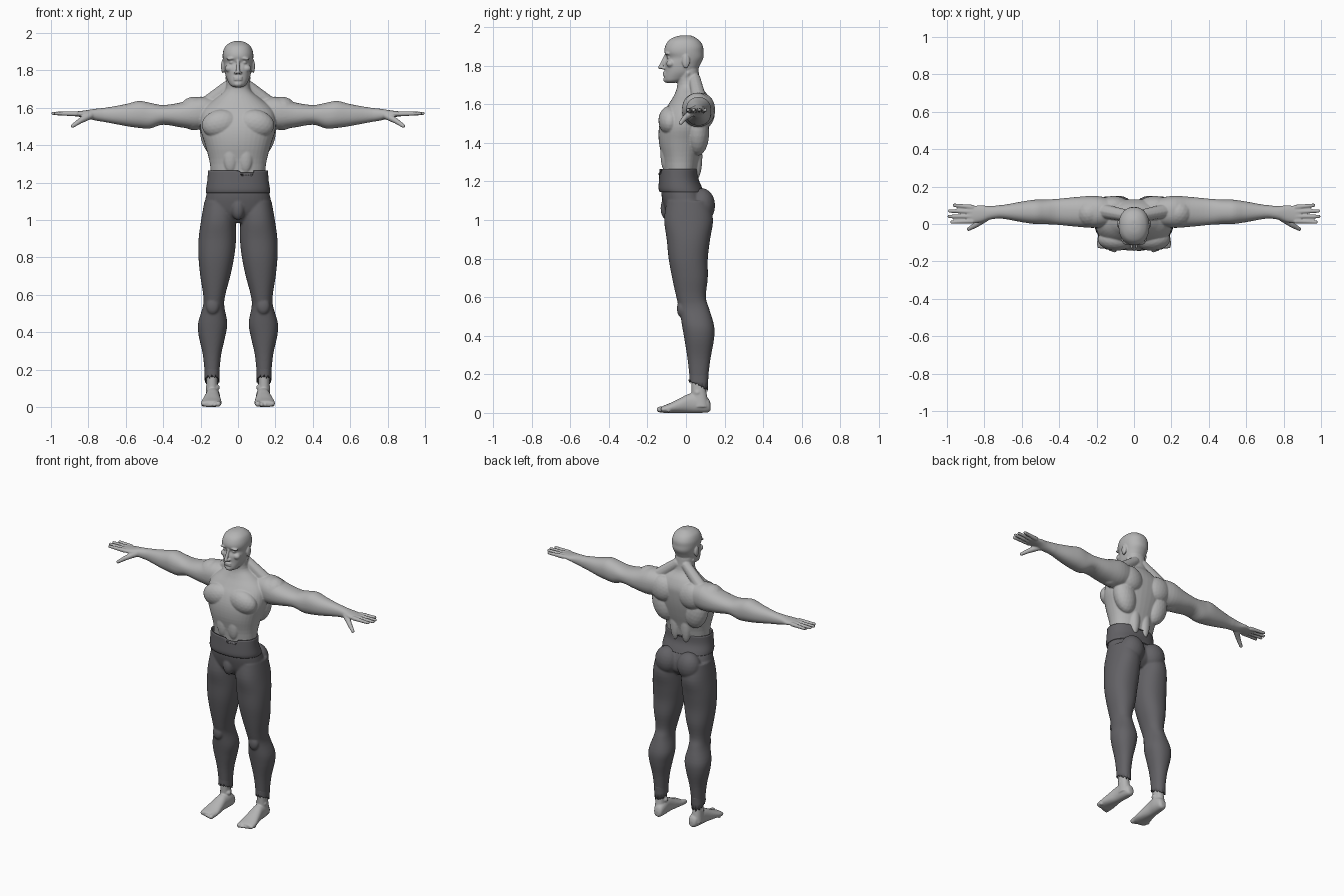
import bpy, bmesh, math
from mathutils import Vector, Matrix

cube = bpy.data.objects.get("Cube")
if cube:
    bpy.data.objects.remove(cube, do_unlink=True)


def material(name, colour):
    mat = bpy.data.materials.new(name)
    mat.use_nodes = True
    mat.diffuse_color = (*colour, 1)
    mat.node_tree.nodes["Principled BSDF"].inputs["Base Color"].default_value = (*colour, 1)
    return mat


def smooth_rows(rows, steps=4):
    """Spline through section rows so the loft has no visible bands."""
    rows = [Vector(row) for row in rows]
    padded = [rows[0]] + rows + [rows[-1]]
    result = []
    for before, start, end, after in zip(padded, padded[1:], padded[2:], padded[3:]):
        for step in range(steps):
            t = step / steps
            slope_in, slope_out = (end - before) / 2, (after - start) / 2
            ease = t * t * (3 - 2 * t)
            result.append(start.lerp(end, ease) + slope_in * (t * (1 - t) ** 2)
                          - slope_out * (t * t * (1 - t)))
    return result + [rows[-1]]


def loft(bm, axis, rows, middle=lambda position: 0, height=0, sides=40, capped=True):
    """Skin rounded sections. Each row is position along the axis, half width,
    then low and high limit; middle gives the centre of the width."""
    rings = []
    across, through = [k for k in range(3) if k != axis]
    for position, half, low, high in smooth_rows(rows):
        ring = []
        for i in range(sides):
            angle = math.tau * i / sides
            wave_u, wave_v = [math.copysign(abs(wave) ** 0.9, wave)
                              for wave in (math.cos(angle), math.sin(angle))]
            co = Vector((0, 0, 0))
            co[axis] = position
            co[across] = middle(position) + half * wave_u
            co[through] = (low + high) / 2 + wave_v * (high - low) / 2
            co.z += height
            ring.append(bm.verts.new(co))
        rings.append(ring)
    for lower, upper in zip(rings, rings[1:]):
        for i in range(sides):
            j = (i + 1) % sides
            bm.faces.new((lower[i], lower[j], upper[j], upper[i]))
    if capped:
        bm.faces.new(rings[0])
        bm.faces.new(rings[-1])
    return rings


def blob(bm, centre, size, tilt=0):
    """Ellipsoid muscle, tilted about the front axis."""
    rotation = Matrix.Rotation(math.radians(tilt), 4, "Y")
    matrix = Matrix.Translation(centre) @ rotation @ Matrix.Diagonal((*size, 1))
    bmesh.ops.create_icosphere(bm, subdivisions=3, radius=1, matrix=matrix)


def taper(bm, start, end, thick, thin, count=16):
    """Round-ended tapering rod, for digits and cords."""
    start, end = Vector(start), Vector(end)
    for i in range(count):
        t = i / (count - 1)
        place = Matrix.Translation(start.lerp(end, t))
        radius = thick + (thin - thick) * t
        bmesh.ops.create_icosphere(bm, subdivisions=2, radius=radius, matrix=place)


def finish(name, bm, mat, voxel=0, mirror=True, thickness=0):
    """Turn the parts into one object, mirrored and blended where asked."""
    bmesh.ops.recalc_face_normals(bm, faces=bm.faces)
    for face in bm.faces:
        face.smooth = True
    mesh = bpy.data.meshes.new(name)
    bm.to_mesh(mesh)
    bm.free()
    mesh.materials.append(mat)
    obj = bpy.data.objects.new(name, mesh)
    bpy.context.collection.objects.link(obj)
    if mirror:
        obj.modifiers.new("Mirror", "MIRROR").use_mirror_merge = False
    if thickness:
        obj.modifiers.new("Thickness", "SOLIDIFY").thickness = thickness
    if voxel:
        remesh = obj.modifiers.new("Blend", "REMESH")
        remesh.mode = "VOXEL"
        remesh.voxel_size = voxel
        remesh.use_smooth_shade = True
        soften = obj.modifiers.new("Soften", "SMOOTH")
        soften.factor = 0.5
        soften.iterations = 4


X, Y, Z = range(3)
skin = material("pale grey skin", (0.46, 0.46, 0.46))
cloth = material("dark grey cloth", (0.125, 0.122, 0.132))

# Torso and neck
body = bmesh.new()
loft(body, Z, [
    (1.18, .14, -.11, .05), (1.3, .15, -.12, .07), (1.4, .175, -.14, .1),
    (1.48, .2, -.14, .12), (1.55, .2, -.12, .13), (1.6, .18, -.09, .13),
    (1.65, .12, -.06, .11), (1.7, .066, -.045, .075), (1.78, .062, -.05, .065)])

# Chest, belly, shoulder blade, side, lower back and shoulder muscles
blob(body, centre=(.095, -.083, 1.515), size=(.1, .06, .075), tilt=12)
blob(body, centre=(.04, -.105, 1.34), size=(.04, .027, .09))
blob(body, centre=(.11, .095, 1.56), size=(.09, .055, .085), tilt=-20)
blob(body, centre=(.125, .06, 1.45), size=(.075, .06, .12), tilt=14)
blob(body, centre=(.04, .055, 1.33), size=(.035, .03, .12))
blob(body, centre=(.235, .06, 1.57), size=(.085, .08, .09))

# Neck cords
taper(body, start=(.035, .045, 1.73), end=(.17, .07, 1.62), thick=.032, thin=.04)
taper(body, start=(.055, .01, 1.76), end=(.015, -.05, 1.65), thick=.014, thin=.01)

# Arm, shoulder to palm
arm_height = 1.56
loft(body, X, [
    (.1, .065, -.05, .08), (.2, .085, -.075, .1), (.3, .08, -.065, .07), (.4, .07, -.05, .055),
    (.47, .066, -.07, .067), (.53, .065, -.067, .077), (.6, .055, -.057, .06),
    (.7, .037, -.038, .042), (.77, .036, -.026, .034), (.82, .045, -.012, .026),
    (.89, .045, -.003, .018)], middle=lambda x: .065 - max(0, x - .72) * .1, height=arm_height)

# Fingers fan out from the palm, the middle ones longest
for i in range(4):
    reach = .99 - .01 * (i - 1.7) ** 2
    taper(body, start=(.865, .09 - .025 * i, arm_height + .008),
          end=(reach, .1 - .03 * i, arm_height + .01), thick=.014, thin=.01)
knuckle = (.845, -.005, 1.53)
taper(body, start=(.79, .035, arm_height), end=knuckle, thick=.021, thin=.015)
taper(body, start=knuckle, end=(.884, -.027, 1.503), thick=.015, thin=.011)

# Head, chin to crown
loft(body, Z, [
    (.01, .02, -.1, -.06), (.02, .04, -.11, -.02), (.04, .053, -.113, .02), (.07, .066, -.11, .055),
    (.11, .073, -.11, .076), (.14, .077, -.1, .09), (.17, .082, -.112, .09), (.2, .08, -.108, .088),
    (.23, .067, -.09, .07), (.25, .04, -.055, .04), (.257, .015, -.02, .02)], height=1.7)

# Nose, nostril, brow, eye, cheek, lips, chin and ear
taper(body, start=(0, -.105, 1.85), end=(0, -.134, 1.79), thick=.009, thin=.011)
blob(body, centre=(.012, -.118, 1.788), size=(.01, .013, .008))
blob(body, centre=(.036, -.096, 1.864), size=(.028, .016, .008), tilt=8)
blob(body, centre=(.034, -.087, 1.843), size=(.014, .014, .01))
blob(body, centre=(.046, -.08, 1.81), size=(.024, .022, .02))
for lip_height in (1.763, 1.751):
    blob(body, centre=(0, -.11, lip_height), size=(.024, .011, .006))
blob(body, centre=(0, -.104, 1.727), size=(.022, .014, .015))
blob(body, centre=(.081, 0, 1.822), size=(.01, .02, .036))
finish("upper_body", body, skin, voxel=.0045)


def leg_middle(z):
    return min(.139, .16 - .055 * z)


# Trousers: pelvis and legs
trousers = bmesh.new()
loft(trousers, Z, [
    (1.19, .155, -.12, .06), (1.15, .166, -.128, .085), (1.09, .177, -.12, .11),
    (1.03, .17, -.1, .11), (.985, .09, -.06, .07)])
loft(trousers, Z, [
    (1.1, .08, -.1, .12), (1, .092, -.113, .14), (.9, .1, -.1, .125), (.8, .095, -.09, .113),
    (.7, .08, -.072, .113), (.6, .059, -.05, .103), (.54, .057, -.035, .12),
    (.45, .078, -.02, .146), (.38, .071, -.008, .145), (.28, .049, .008, .127),
    (.17, .038, .02, .113)], middle=leg_middle)

# Buttock, front pouch and kneecap
blob(trousers, centre=(.082, .082, 1.075), size=(.08, .069, .09))
blob(trousers, centre=(0, -.098, 1.06), size=(.036, .034, .06))
blob(trousers, centre=(.135, -.025, .54), size=(.035, .022, .045))
finish("trousers", trousers, cloth, voxel=.006)

# Waistband with torn notches in its upper edge
band = bmesh.new()
rings = loft(band, Z, [
    (1.145, .171, -.137, .094), (1.165, .171, -.142, .085),
    (1.21, .164, -.14, .066), (1.265, .16, -.137, .063)], sides=72, capped=False)
for vert in rings[-1]:
    if vert.co.y < 0 and 0 < vert.co.x < .08:
        vert.co.z -= .028
    elif vert.co.y > 0 and abs(vert.co.x) < .025:
        vert.co.z -= .015
finish("waistband", band, cloth, mirror=False, thickness=.008)

# Ragged trouser cuffs, lower at the heel
cuff = bmesh.new()
rings = loft(cuff, Z, [(.15, .039, .018, .114), (.21, .04, .017, .117)],
             middle=leg_middle, capped=False)
for i, vert in enumerate(rings[0]):
    backward = (vert.co.y - .066) / .048
    vert.co.z -= .022 * backward + .008 * (i % 4 == 0) + .005 * (i % 3)
finish("trouser_cuffs", cuff, cloth, thickness=.005)

# Feet: ankle, sole, ankle bones and toes
foot = bmesh.new()
loft(foot, Z, [(.03, .035, .03, .12), (.13, .029, .028, .103), (.2, .031, .026, .108)],
     middle=leg_middle)
loft(foot, Y, [
    (.128, .013, .015, .045), (.115, .029, .003, .075), (.07, .037, 0, .1), (.02, .038, 0, .1),
    (-.03, .046, 0, .077), (-.08, .054, 0, .052), (-.115, .054, 0, .038), (-.13, .047, .006, .03)],
     middle=lambda y: .137 - .06 * y)
blob(foot, centre=(.135, .06, .105), size=(.039, .026, .022))
for i in range(5):
    x = .106 + .02 * i
    size = .0125 if i else .017
    taper(foot, start=(x, -.1, .022), end=(x, -.138 + .003 * i * i, size), thick=size, thin=size * .9)
finish("feet", foot, skin, voxel=.0045)
